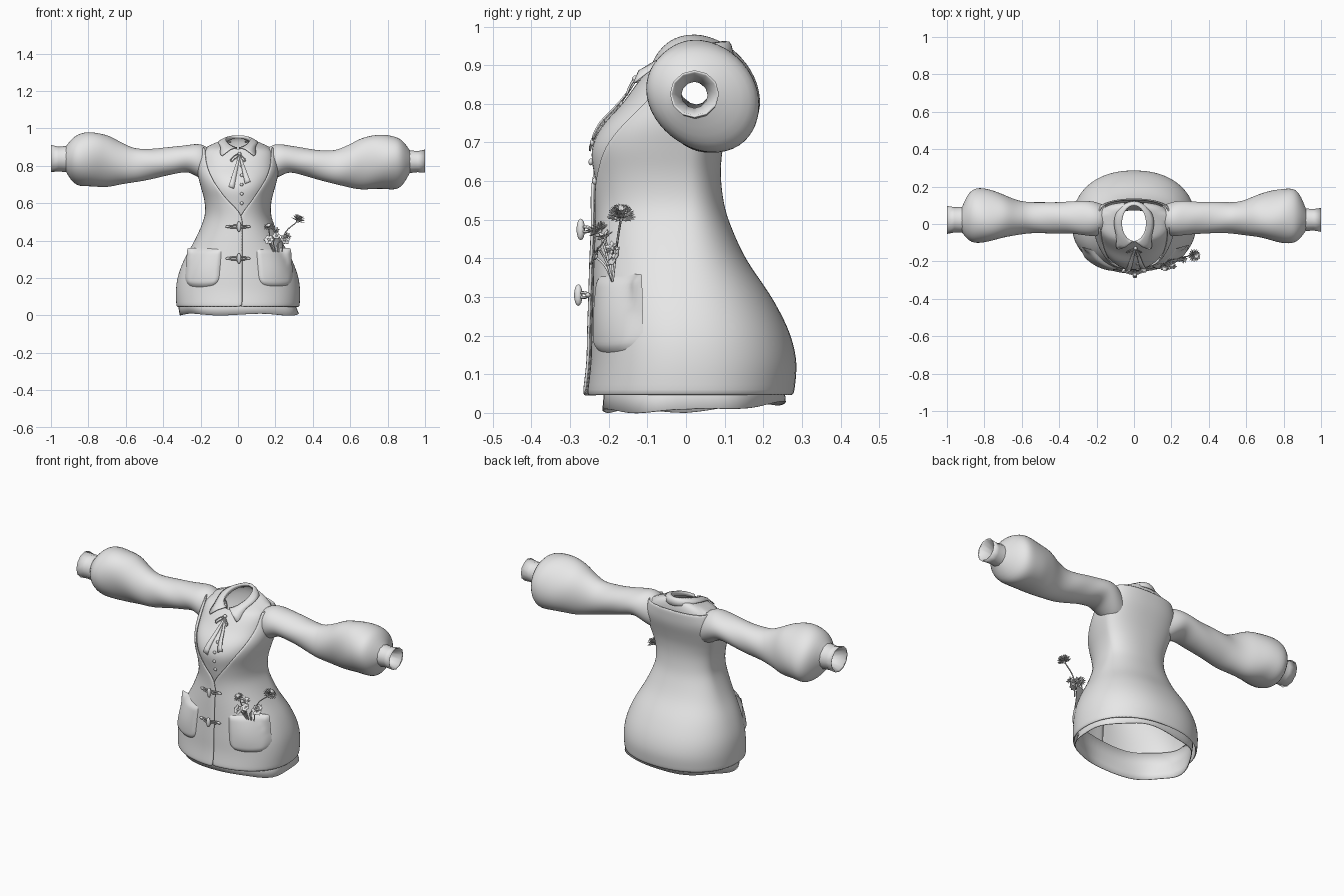
import bpy, bmesh
from math import sin, cos, pi, asin, copysign
from mathutils import Vector, Matrix

cube = bpy.data.objects.get("Cube")
if cube:
    bpy.data.objects.remove(cube)

cloth = bpy.data.materials.new("light grey")
cloth.use_nodes = True
cloth.diffuse_color = (0.8, 0.8, 0.8, 1)
cloth.node_tree.nodes["Principled BSDF"].inputs["Base Color"].default_value = (0.8, 0.8, 0.8, 1)


def add(name, bm, subdiv=0, thick=0, smooth=True):
    bmesh.ops.recalc_face_normals(bm, faces=bm.faces)
    me = bpy.data.meshes.new(name)
    bm.to_mesh(me)
    bm.free()
    me.materials.append(cloth)
    for p in me.polygons:
        p.use_smooth = smooth
    ob = bpy.data.objects.new(name, me)
    bpy.context.collection.objects.link(ob)
    if thick:
        mod = ob.modifiers.new("thickness", 'SOLIDIFY')
        mod.thickness, mod.offset = thick, -1
    if subdiv:
        mod = ob.modifiers.new("smooth", 'SUBSURF')
        mod.levels = mod.render_levels = subdiv


def loft(name, rings, closed=True, skip=None, **kw):
    """Skin a list of point rows with quads."""
    bm = bmesh.new()
    vs = [[bm.verts.new(p) for p in r] for r in rings]
    n = len(rings[0])
    for a, b in zip(vs, vs[1:]):
        for j in range(n if closed else n - 1):
            k = (j + 1) % n
            quad = (a[j], a[k], b[k], b[j])
            mid = sum((v.co for v in quad), Vector()) / 4
            if not (skip and skip(mid)):
                bm.faces.new(quad)
    loose = [v for v in bm.verts if not v.link_faces]
    bmesh.ops.delete(bm, geom=loose, context='VERTS')
    add(name, bm, **kw)


def ball(name, centre, size):
    bm = bmesh.new()
    bmesh.ops.create_uvsphere(bm, u_segments=12, v_segments=8, radius=1)
    bmesh.ops.transform(bm, matrix=Matrix.Translation(centre) @ Matrix.Diagonal((*size, 1)), verts=bm.verts)
    add(name, bm)


def cord(name, points, radius):
    cu = bpy.data.curves.new(name, 'CURVE')
    cu.dimensions = '3D'
    cu.bevel_depth, cu.bevel_resolution, cu.resolution_u = radius, 2, 6
    sp = cu.splines.new('BEZIER')
    sp.bezier_points.add(len(points) - 1)
    for bp, p in zip(sp.bezier_points, points):
        bp.co = p
        bp.handle_left_type = bp.handle_right_type = 'AUTO'
    cu.materials.append(cloth)
    bpy.context.collection.objects.link(bpy.data.objects.new(name, cu))


def sample(rows, t):
    """Smooth interpolation of table rows keyed by their first column."""
    i = 0
    while i < len(rows) - 2 and t > rows[i + 1][0]:
        i += 1
    a, b = rows[i], rows[i + 1]
    p, q = rows[max(i - 1, 0)], rows[min(i + 2, len(rows) - 1)]
    d = b[0] - a[0]
    h = (t - a[0]) / d
    out = []
    for c in range(1, len(a)):
        ma = (b[c] - p[c]) / (b[0] - p[0]) * d
        mb = (q[c] - a[c]) / (q[0] - a[0]) * d
        out.append(a[c] * (1 + 2*h) * (1-h)**2 + ma * h * (1-h)**2
                   + b[c] * h*h * (3 - 2*h) + mb * h*h * (h-1))
    return out


def ramp(v, lo, hi):
    return min(1, max(0, (v - lo) / (hi - lo)))


def body_point(w, yf, yb, z, ang):
    """Point on a rounded torso section, squarer across the upper back."""
    s, c = sin(ang), cos(ang)
    power = .9 if c > 0 else .9 - .4 * ramp(z, .64, .84)
    return Vector((w * copysign(abs(s)**0.9, s), (yf if c > 0 else yb) * abs(c)**power, z))


def front_y(rows, x, z):
    w, yf = sample(rows, z)[:2]
    return yf * max(0, 1 - abs(x / w)**2.22)**0.45


def armhole(p):
    return abs(p.x) > 0.1 and (p.y - 0.03)**2 + (p.z - 0.83)**2 < 0.06**2


# Jacket: height, half width, front, back, left and right panel edges
JACKET = [(.045, .33, -.258, .28, 0, .025), (.13, .333, -.248, .287, 0, .025),
          (.21, .322, -.246, .268, 0, .025), (.3, .288, -.243, .222, 0, .025),
          (.4, .233, -.24, .155, 0, .025), (.5, .188, -.236, .11, 0, .025),
          (.55, .176, -.24, .097, .025, .01), (.62, .181, -.252, .09, .08, -.06),
          (.69, .2, -.26, .096, .128, -.115), (.75, .215, -.228, .112, .16, -.148),
          (.82, .216, -.15, .132, .178, -.172), (.9, .195, -.085, .137, .18, -.18)]
rings = []
for i in range(31):
    z = .045 + i * (.9 - .045) / 30
    w, yf, yb, xl, xr = sample(JACKET, z)
    edge = lambda x: asin(copysign(min(abs(x) / w, .99)**1.11, x))
    a0, a1 = edge(xl), 2 * pi + edge(xr)
    row = []
    for j in range(49):
        t = j / 48
        p = body_point(w, yf, yb, z, a0 + (a1 - a0) * t)
        p.y -= .012 * ramp(t, .88, 1) * (1 - ramp(z, .52, .62))
        row.append(p)
    rings.append(row)
loft("jacket_body", rings, closed=False, skip=armhole, thick=.01, subdiv=1)

# Shirt: height, half width, front, back, tilt
SHIRT = [(.48, .165, -.21, .085, 0), (.6, .165, -.235, .072, 0), (.68, .187, -.245, .078, 0),
         (.74, .202, -.22, .09, 0), (.8, .202, -.166, .108, 0), (.86, .192, -.122, .118, 0),
         (.895, .176, -.1, .12, .1), (.917, .11, -.096, .11, .25), (.92, .07, -.092, .098, .33)]
rings = []
for z in [.48 + .02 * i for i in range(20)] + [r[0] for r in SHIRT[6:]]:
    w, yf, yb, tilt = sample(SHIRT, z)
    row = [body_point(w, yf, yb, z, 2 * pi * j / 40) for j in range(40)]
    for p in row:
        p.z += tilt * p.y
    rings.append(row)
loft("shirt_body", rings, skip=armhole, subdiv=1)

# Shirt tail below the hem
rings = []
for z, grow in ((.16, .95), (.09, .955), (.045, .955), (.005, .97)):
    row = []
    for j in range(64):
        a = 2 * pi * j / 64
        g = grow + .015 * sin(7 * a) * (z < .05)
        p = body_point(.328 * g, -.222 * g, .265 * g, z, a)
        p.x += .012 * (z < .01)
        p.z = max(0, p.z + max(0, p.y) * .08 + .005 * sin(5 * a))
        row.append(p)
    rings.append(row)
loft("shirt_tail", rings, thick=.004)

# Folded collar with points at the front
rings = [[] for _ in range(5)]
for j in range(41):
    a = .1 + (2 * pi - .2) * j / 40
    x, y = .066 * sin(a), .004 - .096 * cos(a)
    f, back = max(0, cos(a))**4, max(0, -cos(a))**2
    side = copysign(1, x)
    z = .918 + .33 * y
    drop = -.008 + .042 * f + .036 * back
    rings[0].append((x, y, z - .005))
    rings[1].append((x * .97, y * .98, z + .022 - .01 * (f + back)))
    rings[2].append((x * 1.1 + side * .01 * f, y * 1.12, z + .022 - .012 * (f + back)))
    rings[3].append((x * 1.38 + side * .035 * f, y * (1.18 + .17 * f), z + .012 - drop * .4))
    rings[4].append((x * 1.62 + side * .075 * f, y * (1.25 + .25 * f), z - drop))
loft("collar", rings, closed=False, thick=.004)

# Sleeves: distance out, bottom, top, front, back
SLEEVE = [(.13, .715, .87, -.035, .09), (.18, .72, .91, -.06, .11), (.22, .742, .918, -.066, .122),
          (.27, .766, .912, -.06, .124), (.35, .753, .902, -.052, .12), (.45, .73, .893, -.05, .118),
          (.54, .71, .896, -.052, .117), (.6, .7, .922, -.058, .127), (.68, .688, .965, -.07, .157),
          (.78, .688, .98, -.097, .185), (.85, .69, .97, -.1, .19), (.89, .718, .945, -.083, .16),
          (.92, .768, .905, -.045, .09)]
CUFF = [(.915, .766, .907, -.047, .092), (.96, .77, .902, -.045, .09), (1, .767, .912, -.053, .097),
        (.997, .775, .904, -.046, .09), (.93, .797, .877, -.018, .062), (.89, .797, .877, -.018, .062)]
for side, label in ((-1, "right"), (1, "left")):
    for part, rows, n in (("sleeve", SLEEVE, 24), ("cuff", CUFF, 12)):
        if part == "sleeve":
            xs = [.13 + .79 * i / 30 for i in range(31)]
            shift = lambda x: side * .018 * ramp(x, .4, .55) * (1 - ramp(x, .65, .85))
            rows = [(x, *sample(rows, x + shift(x))) for x in xs]
        rings = []
        for x, z0, z1, y0, y1 in rows:
            drop = .014 * ramp(x, .2, .6) * (side > 0)
            tight = 1 - .15 * ramp(x, .88, .92) * (side > 0)
            lean = .022 * ramp(x, .54, .74) * (1 - ramp(x, .86, .92))
            row = []
            for j in range(n):
                a = 2 * pi * j / n
                fold = tight
                if part == "sleeve":
                    fold *= 1 + .018 * sin(3 * a + 28 * x + side) * ramp(x, .22, .35) * (1 - ramp(x, .87, .92))
                row.append((side * x, (y0 + y1) / 2 + (y1 - y0) / 2 * cos(a) * fold - lean * sin(a),
                            (z0 + z1) / 2 - drop + (z1 - z0) / 2 * sin(a) * fold))
            rings.append(row)
        loft(f"{label}_{part}", rings, subdiv=1 if part == "sleeve" else 0)

# Pockets: puffed patches that follow the jacket front
for cx, label in ((-.183, "right"), (.195, "left")):
    rings = []
    for i in range(13):
        v = i / 12
        half = .096 * (1 - .3 * ramp(v, .25, 0)**2.5)
        row = []
        for j in range(13):
            u = j / 6 - 1
            x = cx + half * u + copysign(.016, cx) * (.5 - v)
            z = .15 + .21 * v + .008 * u * u * (v < .5)
            rim = abs(u) > .99 or i in (0, 12)
            puff = -.008 if rim else .008 + .008 * sin(pi * v) * cos(u * pi / 2)
            if x < 0:
                puff += .006
            y = min(front_y(JACKET, x, z), -.12 - .3 * (.29 - abs(x)))
            row.append((x + copysign(max(puff, 0), cx) * .3, y - puff, z))
        rings.append(row)
    loft(f"{label}_pocket", rings, closed=False, subdiv=1)

# Toggle fastenings with cord loops and leaf ends
for z in (.475, .305):
    y = front_y(JACKET, 0, z) - .02
    ball("toggle", (.005, y - .016, z), (.012, .011, .028))
    for s in (-1, 1):
        cord("toggle_cord", [(.005, y - .01, z + .005), (s * .025, y - .002, z + .006),
                             (s * .045, y + .006, z), (s * .025, y - .002, z - .006),
                             (.005, y - .01, z - .005)], .004)
        ball("cord_end", (s * .052, y + .009, z), (.016, .007, .007))

# Shirt buttons
for z in (.8, .75, .7, .65, .6):
    ball("shirt_button", (.02, front_y(SHIRT, .02, z) - .003, z), (.009, .006, .009))

# Neck ribbon: knot, loops and hanging tails
ball("ribbon_knot", (.008, -.13, .864), (.01, .01, .01))
for s, low in ((-1, .69), (1, .705)):
    rings = []
    for i in range(9):
        t = i / 8
        x, z = .008 + s * .044 * t, .86 + (low - .86) * t
        half = .004 + .011 * t
        y = front_y(SHIRT, x, z) - .01
        rings.append([(x - half, y, z), (x + half, y, z + .012 * t * s)])
    loft("ribbon_tail", rings, closed=False, thick=.004)
    cord("ribbon_loop", [(.008, -.132, .864), (s * .022, -.142, .852), (s * .036, -.153, .825),
                         (s * .02, -.148, .835), (.008, -.134, .86)], .003)


def flower(name, centre, normal, r, petals, layers, width):
    bm = bmesh.new()
    rot = Vector(normal).to_track_quat('Z', 'Y')
    for k in range(layers):
        lift = .1 + .45 * k
        for i in range(petals):
            a = 2 * pi * (i + k / 2) / petals
            out, across = Vector((cos(a), sin(a), lift)).normalized(), Vector((-sin(a), cos(a), 0))
            pts = [out * r * .1, out * r * .65 + across * r * width, out * r, out * r * .65 - across * r * width]
            bm.faces.new([bm.verts.new(rot @ p + Vector(centre)) for p in pts])
    add(name, bm, thick=.002, smooth=False)
    ball(name + "_centre", centre, (r * .25,) * 3)


# Posy in the left pocket
ROOT = Vector((.2, -.19, .34))
POSY = [("spiky_flower", (.32, -.168, .505), (.4, 0, .9), .037, 16, 5, .1),
        ("spiky_flower", (.165, -.225, .47), (-.2, -.5, .8), .028, 14, 3, .1),
        ("daisy", (.165, -.235, .405), (-.2, -.9, .4), .028, 6, 1, .38),
        ("daisy", (.25, -.185, .405), (.4, -.8, .4), .03, 6, 1, .38),
        ("daisy", (.205, -.225, .425), (0, -.8, .6), .024, 6, 1, .38),
        ("leaf_sprig", (.2, -.21, .455), (.2, -.4, .8), .024, 5, 2, .25),
        ("leaf_sprig", (.265, -.19, .425), (.6, -.4, .6), .022, 5, 2, .25)]
for name, c, normal, r, petals, layers, width in POSY:
    tip = Vector(c)
    bend = ROOT.lerp(tip, .5) + Vector((-.012, 0, .012))
    start = ROOT + Vector(((tip.x - ROOT.x) * .3, 0, 0))
    cord(name + "_stem", [start, bend, tip], .003)
    flower(name, c, normal, r, petals, layers, width)
